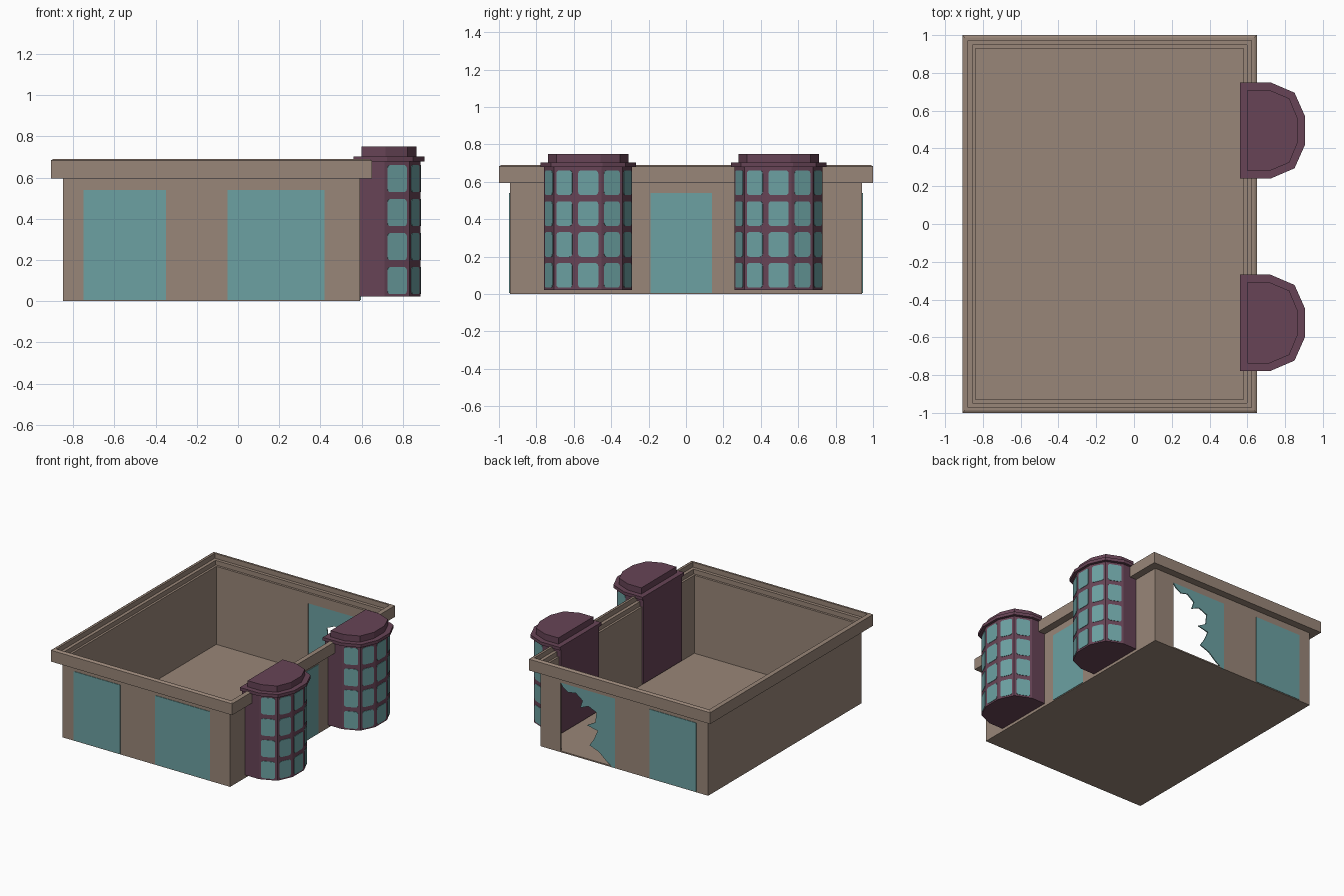
import bpy, bmesh, math
from mathutils import Vector

if "Cube" in bpy.data.objects:
    bpy.data.objects.remove(bpy.data.objects["Cube"])

def srgb(r, g, b):
    return tuple(((c / 255 + 0.055) / 1.055) ** 2.4 for c in (r, g, b)) + (1,)

def material(name, rgb):
    m = bpy.data.materials.new(name)
    m.diffuse_color = srgb(*rgb)
    m.use_nodes = True
    m.node_tree.nodes["Principled BSDF"].inputs["Base Color"].default_value = m.diffuse_color
    return m

STONE = material("stone_brown", (153, 134, 120))
GLASS = material("teal_glass", (108, 161, 162))
PLUM = material("plum_frame", (103, 68, 86))

def finish(bm, name, mat):
    bmesh.ops.recalc_face_normals(bm, faces=bm.faces)
    me = bpy.data.meshes.new(name)
    bm.to_mesh(me)
    bm.free()
    me.materials.append(mat)
    ob = bpy.data.objects.new(name, me)
    bpy.context.collection.objects.link(ob)
    return ob

def add_box(bm, x0, x1, y0, y1, z0, z1):
    vs = bmesh.ops.create_cube(bm, size=1)["verts"]
    for v in vs:
        v.co = ((x0 + x1) / 2 + v.co.x * (x1 - x0),
                (y0 + y1) / 2 + v.co.y * (y1 - y0),
                (z0 + z1) / 2 + v.co.z * (z1 - z0))

def box(name, mat, *dims):
    bm = bmesh.new()
    add_box(bm, *dims)
    return finish(bm, name, mat)

def add_slab(bm, pts, depth):
    """Polygon of 3D points pushed along a depth vector."""
    f = bm.faces.new([bm.verts.new(p) for p in pts])
    ext = bmesh.ops.extrude_face_region(bm, geom=[f], use_keep_orig=True)["geom"]
    for v in ext:
        if isinstance(v, bmesh.types.BMVert):
            v.co += Vector(depth)

X0, X1, Y, T = -0.85, 0.592, 0.942, 0.012     # wall shell
WIN_TOP = 0.54
WINDOWS = [(-0.75, -0.35), (-0.05, 0.42)]     # x spans on front and back

# Floor and the three plain walls
box("floor", STONE, X0, X1, -Y, Y, 0, 0.01)
box("left_wall", STONE, X0, X0 + T, -Y, Y, 0, 0.615)
box("right_wall", STONE, X1 - T, X1, -Y, Y, 0, 0.615)
box("front_wall", STONE, X0, X1, -Y, -Y + T, 0, 0.615)

# Back wall with an opening for the broken window
bm = bmesh.new()
a, b = WINDOWS[1]
add_box(bm, X0, a, Y - T, Y, 0, 0.615)
add_box(bm, b, X1, Y - T, Y, 0, 0.615)
add_box(bm, a, b, Y - T, Y, WIN_TOP, 0.615)
finish(bm, "back_wall", STONE)

# Stepped cornice swept around the wall top
profile = [(-T, 0.595), (0.058, 0.595), (0.058, 0.683), (0.045, 0.69), (0.03, 0.69),
           (0.03, 0.652), (0.005, 0.652), (0.005, 0.616), (-T, 0.616)]
bm = bmesh.new()
loops = []
for o, z in profile:
    loops.append([bm.verts.new(p) for p in ((X0 - o, -Y - o, z), (X1 + o, -Y - o, z),
                                            (X1 + o, Y + o, z), (X0 - o, Y + o, z))])
for i in range(len(loops)):
    p, q = loops[i], loops[(i + 1) % len(loops)]
    for k in range(4):
        n = (k + 1) % 4
        bm.faces.new((p[k], p[n], q[n], q[k]))
finish(bm, "cornice", STONE)

# Flat windows as thin plates
P = 0.004
for i, (a, b) in enumerate(WINDOWS):
    box(f"front_window_{i + 1}", GLASS, a, b, -Y - P, -Y, 0.006, WIN_TOP)
a, b = WINDOWS[0]
box("back_window", GLASS, a, b, Y, Y + P, 0.006, WIN_TOP)
box("right_window", GLASS, X1, X1 + P, -0.19, 0.14, 0.006, WIN_TOP)

# Broken pane: jagged edge from top corner to opposite bottom corner
jag = [(0.42, 0.54), (0.40, 0.51), (0.35, 0.48), (0.29, 0.495), (0.23, 0.45), (0.25, 0.39),
       (0.18, 0.42), (0.11, 0.39), (0.12, 0.31), (0.19, 0.27), (0.10, 0.25), (0.13, 0.18),
       (0.17, 0.12), (0.09, 0.09), (0.03, 0.04), (-0.03, 0.0), (-0.05, 0.0), (-0.05, 0.54)]
bm = bmesh.new()
add_slab(bm, [(x, Y - 0.008, z) for x, z in jag], (0, 0.008, 0))
finish(bm, "broken_window", GLASS)

# Bay towers
def half_to_full(half, cy):
    return [(x, cy + y) for x, y in half] + [(x, cy - y) for x, y in reversed(half)]

def prism(bm, outline, z0, z1):
    add_slab(bm, [(x, y, z0) for x, y in outline], (0, 0, z1 - z0))

BODY = [(0.565, 0.235), (0.71, 0.235), (0.833, 0.183), (0.885, 0.07)]
LIP = [(0.56, 0.255), (0.722, 0.255), (0.85, 0.2), (0.905, 0.076)]
CAP = [(0.60, 0.215), (0.715, 0.215), (0.822, 0.17), (0.866, 0.065)]

def pane(bm, c, u, n, w, h):
    """Rounded rectangle plate centred on c, u along the wall, n outward."""
    r, up, pts = 0.016, Vector((0, 0, 1)), []
    for k, (sx, sz) in enumerate(((1, 1), (-1, 1), (-1, -1), (1, -1))):
        for s in range(4):
            t = math.radians(90 * k + 30 * s)
            pts.append(c + u * (sx * (w / 2 - r) + r * math.cos(t))
                       + up * (sz * (h / 2 - r) + r * math.sin(t)) - n * 0.002)
    add_slab(bm, pts, n * 0.005)

for label, cy in (("front", -0.523), ("back", 0.495)):
    body = half_to_full(BODY, cy)
    bm = bmesh.new()
    prism(bm, body, 0.022, 0.685)
    finish(bm, label + "_bay_body", PLUM)

    # Flared lip, then the smaller cap
    bm = bmesh.new()
    prism(bm, body, 0.66, 0.675)
    prism(bm, half_to_full(LIP, cy), 0.678, 0.702)
    prism(bm, half_to_full(CAP, cy), 0.70, 0.75)
    finish(bm, label + "_bay_cap", PLUM)

    # Four rows of rounded panes on the five outer faces
    bm = bmesh.new()
    for i in range(1, 6):
        p, q = Vector((*body[i], 0)), Vector((*body[i + 1], 0))
        u = (q - p).normalized()
        n = Vector((-u.y, u.x, 0))
        w = (q - p).length - 0.032
        for row in range(4):
            pane(bm, (p + q) / 2 + Vector((0, 0, 0.1 + row * 0.165)), u, n, w, 0.132)
    finish(bm, label + "_bay_panes", GLASS)
